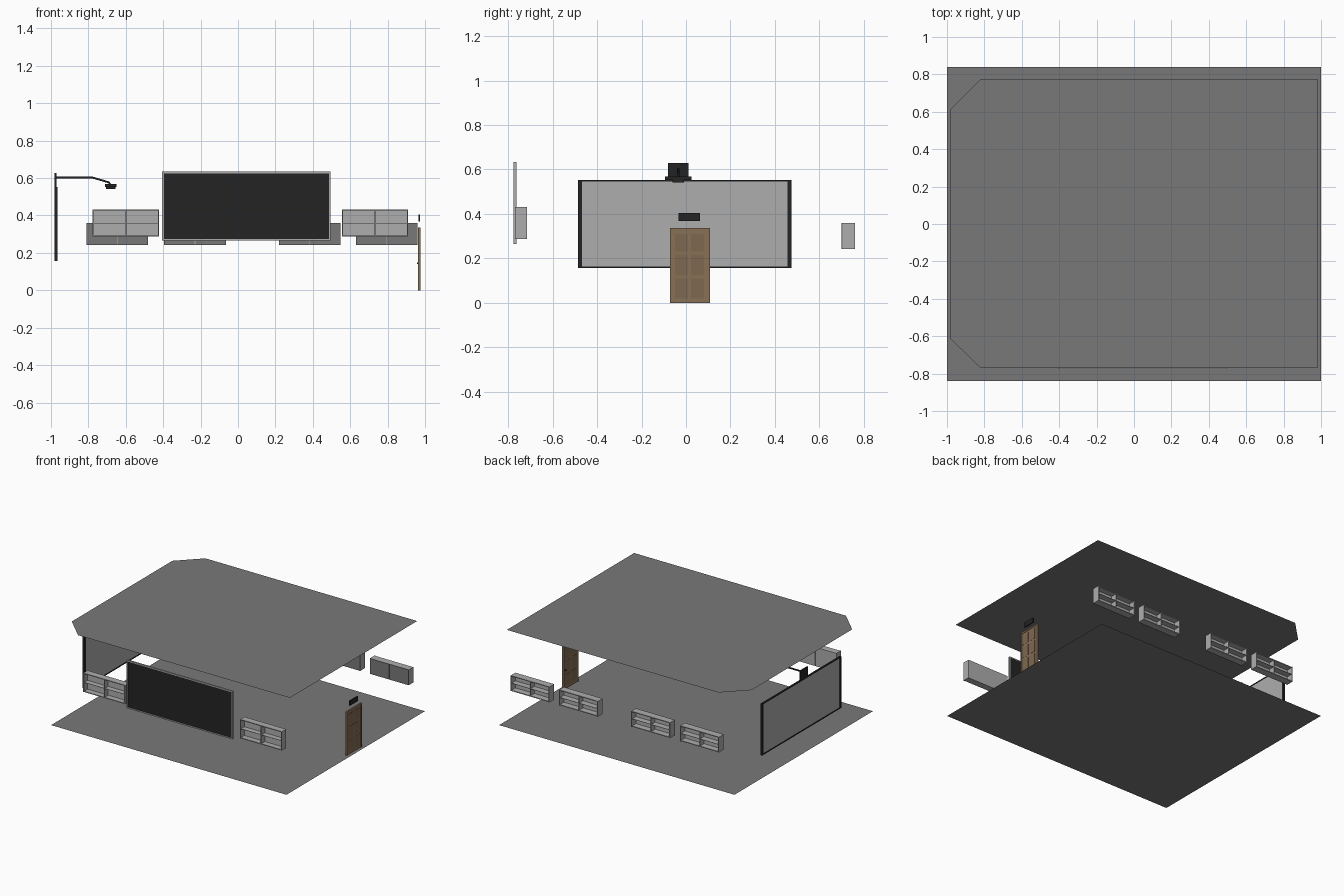
import bpy, bmesh, math
from mathutils import Vector

if "Cube" in bpy.data.objects:
    bpy.data.objects.remove(bpy.data.objects["Cube"])


def mat(name, r, g, b):
    m = bpy.data.materials.new(name)
    m.diffuse_color = (r, g, b, 1)
    m.use_nodes = True
    m.node_tree.nodes["Principled BSDF"].inputs["Base Color"].default_value = m.diffuse_color
    return m


GREY = mat("floor grey", 0.19, 0.19, 0.19)
LIGHT = mat("light grey", 0.42, 0.42, 0.42)
BLACK = mat("soft black", 0.017, 0.017, 0.017)
BROWN = mat("door brown", 0.25, 0.165, 0.095)
DARKBROWN = mat("panel brown", 0.21, 0.14, 0.08)


def finish(bm, name, mats):
    me = bpy.data.meshes.new(name)
    bm.to_mesh(me)
    bm.free()
    for m in mats:
        me.materials.append(m)
    ob = bpy.data.objects.new(name, me)
    bpy.context.collection.objects.link(ob)
    return ob


def add_box(bm, x0, x1, y0, y1, z0, z1, idx=0):
    r = bmesh.ops.create_cube(bm, size=1)
    for v in r["verts"]:
        v.co = Vector(((x0, x1)[v.co.x > 0], (y0, y1)[v.co.y > 0], (z0, z1)[v.co.z > 0]))
    for f in {f for v in r["verts"] for f in v.link_faces}:
        f.material_index = idx


def boxes(name, mats, *parts):
    bm = bmesh.new()
    for p in parts:
        add_box(bm, *p)
    return finish(bm, name, mats)


def sheet(name, pts, z, m):
    bm = bmesh.new()
    bm.faces.new([bm.verts.new((x, y, z)) for x, y in pts])
    return finish(bm, name, [m])


# floor and ceiling sheets (ceiling has two clipped corners)
sheet("floor", [(-1, -.84), (1, -.84), (1, .84), (-1, .84)], 0, GREY)
sheet("ceiling", [(-.82, -.77), (.98, -.77), (.98, .775), (-.82, .775),
                  (-.985, .61), (-.985, -.61)], .712, GREY)


# wall cabinets: open outwards, doors to the room, one thin shelf
def cabinet(name, x0, w, y_in, y_out, z0, z1, door):
    t, lo, hi = .006, min(y_in, y_out), max(y_in, y_out)
    x1, xm, zm = x0 + w, x0 + w / 2, (z0 + z1) / 2
    s = 1 if y_out > y_in else -1
    d0, d1 = sorted((y_in, y_in + s * .004))
    b0, b1 = sorted((y_in + s * .004, y_in + s * .008))
    boxes(name, [LIGHT, door],
          (x0, x0 + t, b0 if s > 0 else lo, hi if s > 0 else b1, z0, z1),
          (x1 - t, x1, b0 if s > 0 else lo, hi if s > 0 else b1, z0, z1),
          (xm - t / 2, xm + t / 2, lo + .004, hi - .004, z0, z1),
          (x0, x1, lo + .004, hi - .004, z0, z0 + t),
          (x0, x1, lo + .004, hi - .004, z1 - t, z1),
          (x0, x1, lo + .005, hi - .005, zm - .001, zm + .001),
          (x0 + t, x1 - t, b0, b1, z0 + t, z1 - t),
          (x0, xm - .002, d0, d1, z0, z1, 1),
          (xm + .002, x1, d0, d1, z0, z1, 1))


for i, x in enumerate((-.81, -.395, .218, .63)):
    cabinet(f"back_cabinet_{i + 1}", x, .33, .70, .76, .242, .36, GREY)
for i, x in enumerate((-.777, .555)):
    cabinet(f"front_cabinet_{i + 1}", x, .355, -.715, -.77, .287, .432, LIGHT)

# blackboard with grey frame on the front wall
X0, X1, Z0, Z1, f = -.405, .495, .265, .634, .009
boxes("blackboard_frame", [LIGHT],
      (X0, X1, -.775, -.762, Z0, Z0 + f), (X0, X1, -.775, -.762, Z1 - f, Z1),
      (X0, X0 + f, -.775, -.762, Z0 + f, Z1 - f), (X1 - f, X1, -.775, -.762, Z0 + f, Z1 - f))
boxes("blackboard", [BLACK], (X0 + f, X1 - f, -.772, -.765, Z0 + f, Z1 - f))

# projection screen with black frame on the left wall
Y0, Y1, Z0, Z1 = -.485, .475, .156, .552
boxes("screen_frame", [BLACK],
      (-.98, -.966, Y0, Y0 + .018, Z0, Z1), (-.98, -.966, Y1 - .018, Y1, Z0, Z1),
      (-.98, -.966, Y0, Y1, Z0, Z0 + .007), (-.98, -.966, Y0, Y1, Z1 - .007, Z1))
boxes("screen", [LIGHT], (-.976, -.969, Y0 + .018, Y1 - .018, Z0 + .007, Z1 - .007))

# projector: wall plate, bent arm, body with tapered lens hood
boxes("projector_wall_plate", [BLACK], (-.981, -.971, -.082, .012, .55, .628))
cu = bpy.data.curves.new("projector_arm", "CURVE")
cu.dimensions = "3D"
cu.bevel_depth = .006
cu.bevel_resolution = 1
sp = cu.splines.new("POLY")
path = [(-.975, .602), (-.775, .602), (-.69, .577), (-.68, .56)]
sp.points.add(len(path) - 1)
for p, (x, z) in zip(sp.points, path):
    p.co = (x, -.035, z, 1)
cu.materials.append(BLACK)
bpy.context.collection.objects.link(bpy.data.objects.new("projector_arm", cu))
boxes("projector_body", [BLACK],
      (-.712, -.65, -.095, .025, .552, .569),
      (-.705, -.655, -.06, -.01, .541, .552))

# door: frame, slab, four panel rows in two columns, handle
D0, D1, H = -.072, .108, .336
boxes("door_frame", [BROWN],
      (.963, .976, D0, D0 + .012, 0, H), (.963, .976, D1 - .012, D1, 0, H),
      (.963, .976, D0, D1, H - .012, H))
parts = [(.966, .973, D0 + .012, D1 - .012, 0, H - .012)]
for z0, z1 in ((.02, .11), (.125, .215), (.23, .31)):
    for y0, y1 in ((-.05, .01), (.022, .082)):
        parts.append((.9645, .9745, y0, y1, z0, z1, 1))
boxes("door", [BROWN, DARKBROWN], *parts)
boxes("door_handle", [BLACK], (.956, .964, .083, .091, .14, .148))

# small slatted speaker above the door
boxes("wall_speaker", [BLACK], (.966, .974, -.033, .063, .367, .405),
      *[(.964, .966, -.028, .058, z, z + .006) for z in (.372, .383, .394)])
